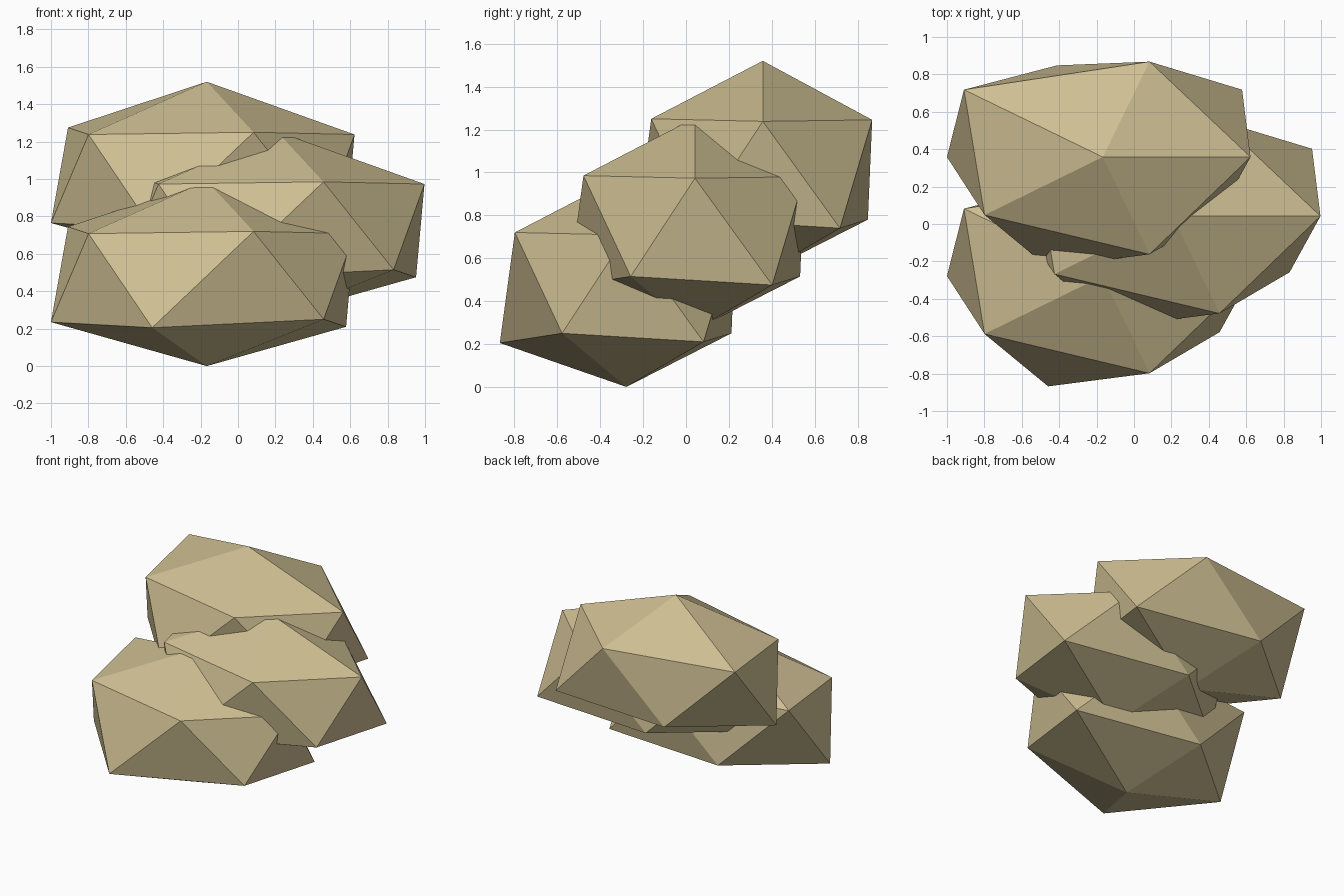
import bpy
import bmesh
from mathutils import Vector

cube = bpy.data.objects.get("Cube")
if cube:
    bpy.data.objects.remove(cube, do_unlink=True)

# Sandy stone colour
COLOUR = (0.62, 0.52, 0.29, 1.0)
stone = bpy.data.materials.new("sandy_stone")
stone.use_nodes = True
stone.diffuse_color = COLOUR
bsdf = stone.node_tree.nodes["Principled BSDF"]
bsdf.inputs["Base Color"].default_value = COLOUR
bsdf.inputs["Roughness"].default_value = 0.9

# Boulder profile: two uneven five-sided rings between two poles
HEIGHT = 0.99
UPPER = [(0.79, 0, 0.708), (0.25, 0.51, 0.715), (-0.742, 0.36, 0.745),
         (-0.632, -0.31, 0.708), (0.25, -0.52, 0.72)]
LOWER = [(0.745, 0.36, 0.21), (-0.245, 0.49, 0.25), (-0.833, 0, 0.235),
         (-0.292, -0.59, 0.205), (0.625, -0.3, 0.25)]


def boulder_mesh():
    bm = bmesh.new()
    top = bm.verts.new((0, 0, HEIGHT))
    bottom = bm.verts.new((0, 0, 0))
    up = [bm.verts.new(p) for p in UPPER]
    low = [bm.verts.new(p) for p in LOWER]
    for i in range(5):
        j = (i + 1) % 5
        bm.faces.new((top, up[i], up[j]))
        bm.faces.new((up[i], low[i], up[j]))
        bm.faces.new((low[i], low[j], up[j]))
        bm.faces.new((bottom, low[j], low[i]))
    bmesh.ops.recalc_face_normals(bm, faces=bm.faces)
    mesh = bpy.data.meshes.new("boulder")
    bm.to_mesh(mesh)
    bm.free()
    mesh.materials.append(stone)
    return mesh


# Three identical boulders climbing towards the back
mesh = boulder_mesh()
PLACES = {
    "front_boulder": (-0.167, -0.278, 0),
    "middle_boulder": (0.207, 0.042, 0.265),
    "back_boulder": (-0.167, 0.358, 0.53),
}
for name, place in PLACES.items():
    boulder = bpy.data.objects.new(name, mesh)
    boulder.location = Vector(place)
    bpy.context.scene.collection.objects.link(boulder)
